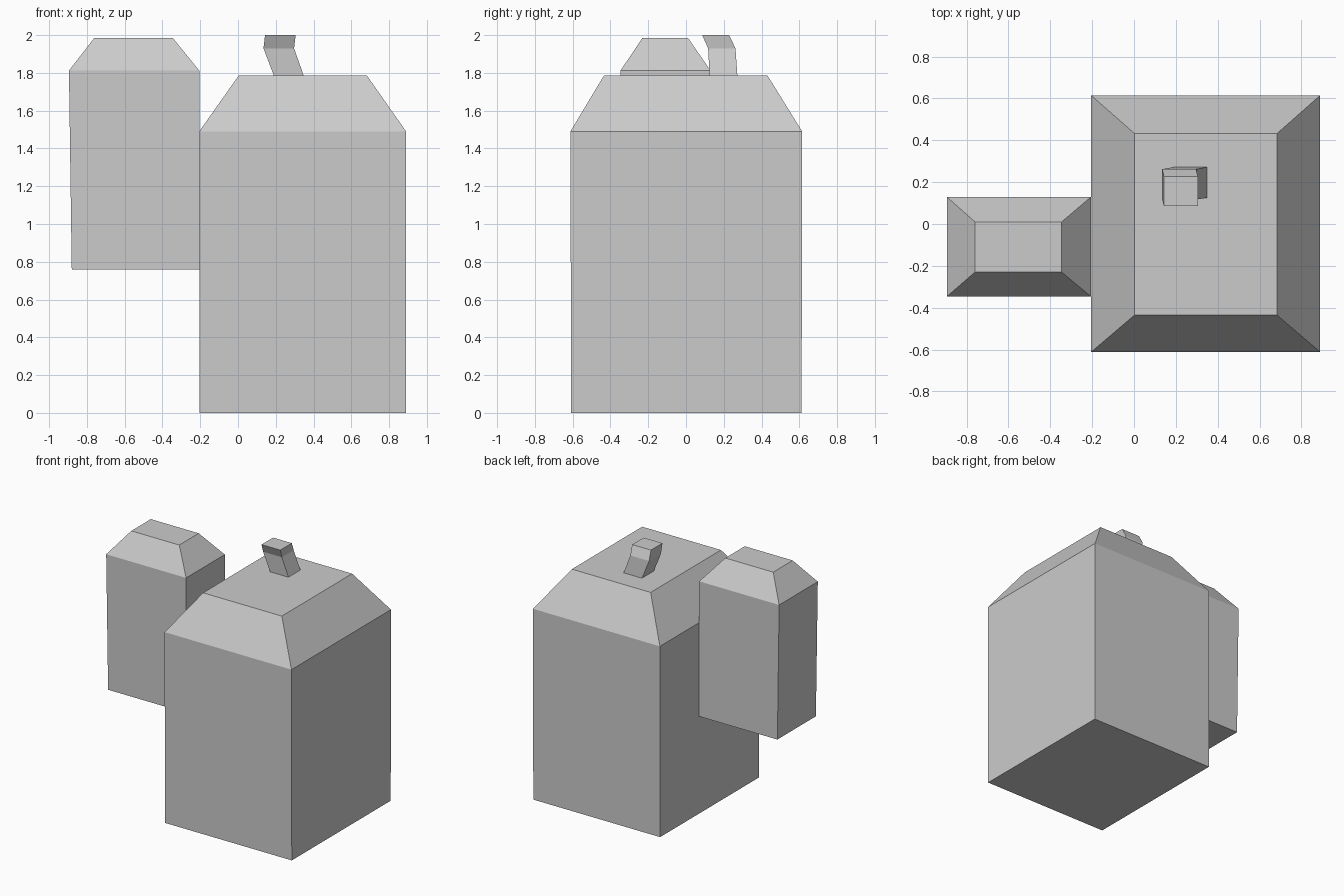
import bpy
import bmesh

if "Cube" in bpy.data.objects:
    bpy.data.objects.remove(bpy.data.objects["Cube"])


def loft(name, sections):
    """Closed solid through rectangles (x0, x1, y0, y1, z), bottom to top."""
    bm = bmesh.new()
    rings = [[bm.verts.new((x, y, z))
              for x, y in ((x0, y0), (x1, y0), (x1, y1), (x0, y1))]
             for x0, x1, y0, y1, z in sections]
    bm.faces.new(rings[0][::-1])
    bm.faces.new(rings[-1])
    for low, high in zip(rings, rings[1:]):
        for i in range(4):
            j = (i + 1) % 4
            bm.faces.new((low[i], low[j], high[j], high[i]))
    bmesh.ops.recalc_face_normals(bm, faces=bm.faces)
    mesh = bpy.data.meshes.new(name)
    bm.to_mesh(mesh)
    bm.free()
    obj = bpy.data.objects.new(name, mesh)
    bpy.context.collection.objects.link(obj)
    return obj


# Large body with sloped shoulders
loft("main_body", [
    (-0.205, 0.89, -0.608, 0.612, 0.0),
    (-0.205, 0.89, -0.612, 0.615, 1.49),
    (0.003, 0.683, -0.435, 0.432, 1.785),
])

# Smaller raised block beside it, slightly narrower at its foot
loft("side_block", [
    (-0.88, -0.205, -0.345, 0.13, 0.758),
    (-0.895, -0.205, -0.347, 0.13, 1.812),
    (-0.76, -0.346, -0.23, 0.01, 1.986),
])

# Bent stub on the roof
loft("bent_stub", [
    (0.19, 0.348, 0.125, 0.272, 1.785),
    (0.135, 0.297, 0.117, 0.262, 1.93),
    (0.143, 0.305, 0.086, 0.228, 2.0),
])
